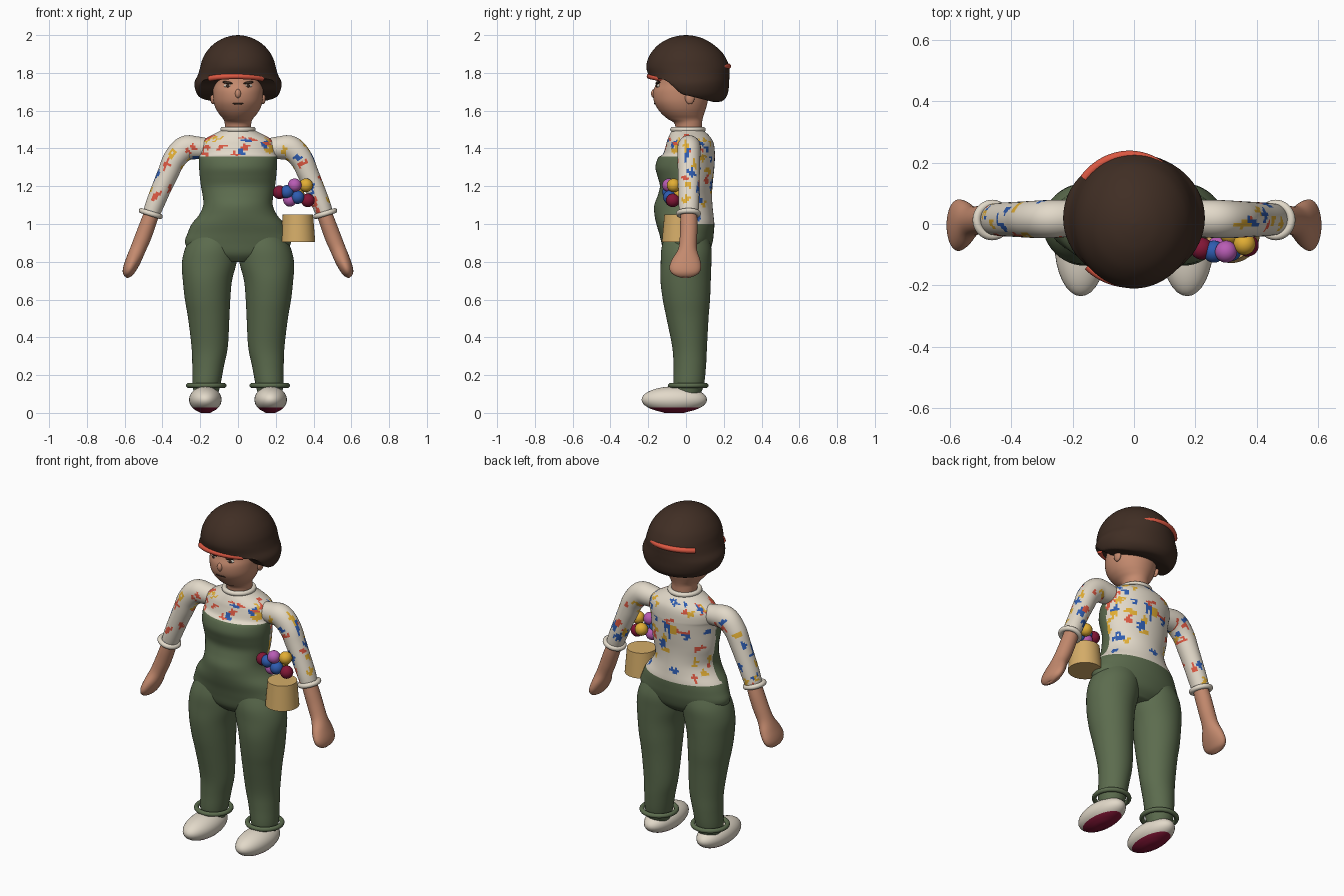
import bpy, bmesh, math, random
from mathutils import Vector

random.seed(7)
if "Cube" in bpy.data.objects:
    bpy.data.objects.remove(bpy.data.objects["Cube"])


def material(name, *rgb):
    col = [(c / 255 / 12.92) if c < 11 else ((c / 255 + 0.055) / 1.055) ** 2.4 for c in rgb] + [1]
    m = bpy.data.materials.new(name)
    m.use_nodes = True
    m.diffuse_color = col
    m.node_tree.nodes["Principled BSDF"].inputs["Base Color"].default_value = col
    return m


skin = material("skin", 196, 138, 110)
brown = material("dark brown", 64, 46, 36)
green = material("overall green", 92, 108, 78)
cream = material("cream", 226, 217, 201)
red = material("coral red", 220, 88, 66)
blue = material("blue", 46, 92, 176)
yellow = material("yellow", 226, 174, 52)
pink = material("orchid pink", 184, 92, 180)
crimson = material("crimson", 130, 22, 54)
tan = material("basket tan", 212, 172, 104)
SHIRT = [cream, red, blue, yellow, green]


def catmull(a, b, c, d, t):
    return 0.5 * (2 * b + (c - a) * t + (2 * a - 5 * b + 4 * c - d) * t * t
                  + (3 * b - a - 3 * c + d) * t ** 3)


def loft(name, rings, mats, seg=48, steps=5, side=1, flat=True, reshape=None):
    """Smooth skin over elliptical rings (x, y, z, half width, half depth)."""
    p = [rings[0]] + list(rings) + [rings[-1]]
    fine = []
    for i in range(len(rings) - 1):
        for k in range(steps):
            fine.append([catmull(*q, k / steps) for q in zip(*p[i:i + 4])])
    fine.append(list(rings[-1]))
    bm = bmesh.new()
    loops = []
    for i, (x, y, z, ru, rv) in enumerate(fine):
        a, b = fine[max(i - 1, 0)], fine[min(i + 1, len(fine) - 1)]
        t = Vector((b[0] - a[0], 0, b[2] - a[2])).normalized()
        u = Vector((1, 0, 0)) if flat else Vector((0, 1, 0)).cross(t)
        loop = []
        for j in range(seg):
            ang = math.tau * j / seg
            co = Vector((x, y, z)) + u * ru * math.cos(ang) + Vector((0, rv * math.sin(ang), 0))
            co.x *= side
            loop.append(bm.verts.new(reshape(co) if reshape else co))
        loops.append(loop)
    for lo, hi in zip(loops, loops[1:]):
        for j in range(seg):
            k = (j + 1) % seg
            bm.faces.new((lo[j], lo[k], hi[k], hi[j]))
    bm.faces.new(loops[0])
    bm.faces.new(loops[-1])
    bmesh.ops.recalc_face_normals(bm, faces=bm.faces)
    me = bpy.data.meshes.new(name)
    bm.to_mesh(me)
    bm.free()
    me.shade_smooth()
    for m in mats:
        me.materials.append(m)
    ob = bpy.data.objects.new(name, me)
    bpy.context.collection.objects.link(ob)
    return ob


def profile(rows):
    """Rows of (z, half width, front y, back y) as rings."""
    return [(0, (f + b) / 2, z, w, (b - f) / 2) for z, w, f, b in rows]


def speckle(ob, patches, allowed):
    """Grow random blocky patches of colour over the shirt faces."""
    bm = bmesh.new()
    bm.from_mesh(ob.data)
    faces = [f for f in bm.faces if f.material_index == 0 and allowed(f.calc_center_median())]
    for n in range(patches):
        patch = [random.choice(faces)]
        for _ in range(random.randint(8, 20)):
            edge = random.choice(random.choice(patch).edges)
            patch += [f for f in edge.link_faces if f not in patch and f.material_index != 4]
        for f in patch:
            f.material_index = 1 + n % 3
    bm.to_mesh(ob.data)
    bm.free()


def finish(name, mat):
    ob = bpy.context.object
    ob.name = name
    ob.data.materials.append(mat)
    bpy.ops.object.shade_smooth_by_angle(angle=0.7)
    return ob


def ball(name, loc, size, mat, rot=(0, 0, 0)):
    bpy.ops.mesh.primitive_uv_sphere_add(segments=32, ring_count=20, radius=1, location=loc, rotation=rot)
    bpy.context.object.scale = size
    return finish(name, mat)


def ring(name, loc, major, minor, mat, rot=(0, 0, 0)):
    bpy.ops.mesh.primitive_torus_add(major_segments=48, minor_segments=14, location=loc,
                                     rotation=rot, major_radius=major, minor_radius=minor)
    return finish(name, mat)


# Torso: shirt with overalls that rise to a bib in front
torso = loft("torso", profile([
    (.80, .12, -.08, .08), (.84, .24, -.115, .12), (.90, .28, -.13, .14), (.95, .267, -.142, .147),
    (1.0, .245, -.157, .15), (1.05, .205, -.167, .145), (1.1, .184, -.168, .14),
    (1.15, .187, -.15, .138), (1.2, .196, -.138, .14), (1.25, .202, -.15, .145),
    (1.3, .206, -.162, .15), (1.35, .208, -.148, .153), (1.37, .208, -.122, .153),
    (1.41, .205, -.108, .15), (1.44, .19, -.1, .142), (1.465, .15, -.09, .125),
    (1.485, .11, -.08, .105), (1.5, .082, -.07, .09)]), SHIRT, seg=96, steps=4)
for f in torso.data.polygons:
    x, y, z = f.center
    f.material_index = 4 if z < 1.0 or (z < 1.357 and y < 0.01) else 0
speckle(torso, 85, lambda c: c.z < 1.47)

# Head and neck
loft("head", profile([
    (1.47, .068, -.055, .085), (1.53, .07, -.06, .085), (1.555, .078, -.095, .088),
    (1.58, .098, -.125, .095), (1.61, .117, -.15, .105), (1.65, .13, -.17, .115),
    (1.7, .134, -.174, .12), (1.74, .133, -.16, .12), (1.8, .125, -.14, .11),
    (1.88, .07, -.07, .06)]), [skin])
ball("nose", (0, -.168, 1.69), (.016, .017, .024), skin)
ball("mouth", (0, -.164, 1.637), (.032, .005, .004), brown)


# Bobbed hair with a hem that drops from the fringe to the nape
def hem(co):
    t = min(max((co.y + .13) / .13, 0), 1)
    low = 1.767 - .085 * t * t * (3 - 2 * t) - .035 * min(max(co.y / .14, 0), 1)
    co.z = max(co.z, low)
    return co


loft("hair", profile([
    (1.645, .12, -.1, .15), (1.65, .175, -.14, .19), (1.675, .208, -.165, .215),
    (1.71, .226, -.18, .225), (1.75, .23, -.19, .228), (1.79, .212, -.2, .23),
    (1.83, .2, -.21, .23), (1.87, .189, -.203, .215), (1.91, .168, -.182, .19),
    (1.95, .132, -.145, .145), (1.98, .085, -.095, .095), (1.995, .04, -.045, .045),
    (2.0, .004, -.004, .004)]), [brown], seg=64, reshape=hem)


def band(name, shift, rx, ry, z, spread):
    cu = bpy.data.curves.new(name, "CURVE")
    cu.dimensions = "3D"
    cu.bevel_depth = .015
    cu.use_fill_caps = True
    sp = cu.splines.new("POLY")
    sp.points.add(24)
    for i, pt in enumerate(sp.points):
        a = spread * (i / 12 - 1)
        pt.co = (shift + rx * math.sin(a), ry * math.cos(a), z - .012 * (a / spread) ** 2, 1)
    cu.materials.append(red)
    bpy.context.collection.objects.link(bpy.data.objects.new(name, cu))


band("headband_front", -.01, .198, -.193, 1.782, .78)
band("headband_back", -.015, .195, .224, 1.835, .85)

# Neck trim
ring("collar", (0, .01, 1.5), .08, .014, cream)

# Wicker basket and the berries above it
bpy.ops.mesh.primitive_cone_add(vertices=48, radius1=.092, radius2=.08, depth=.145, location=(.317, -.035, .978))
finish("basket", tan)
BERRIES = [(crimson, .22, -.08, 1.168), (blue, .26, -.09, 1.17), (pink, .30, -.09, 1.205),
           (yellow, .36, -.065, 1.205), (pink, .275, -.075, 1.128), (blue, .315, -.085, 1.142),
           (crimson, .37, -.07, 1.125), (yellow, .315, -.03, 1.16)]
for mat, x, y, z in BERRIES:
    ball("berry", (x, y, z), (.036,) * 3, mat)

for s, tag in ((1, "left"), (-1, "right")):
    # Face details
    ball(tag + "_ear", (s * .133, .02, 1.668), (.014, .025, .034), skin)
    ball(tag + "_eye", (s * .055, -.147, 1.732), (.02, .008, .01), cream, (0, 0, s * .3))
    ball(tag + "_pupil", (s * .053, -.152, 1.732), (.01, .007, .01), brown)
    ball(tag + "_brow", (s * .056, -.149, 1.748), (.029, .009, .007), brown, (0, s * -.15, s * .35))

    # Sleeve, cuff, forearm and hand
    sleeve = loft(tag + "_sleeve", [
        (.12, .02, 1.395, .05, .05), (.215, .018, 1.403, .06, .06), (.28, .016, 1.4, .066, .062),
        (.335, .015, 1.345, .061, .06), (.37, .015, 1.27, .056, .058), (.405, .015, 1.19, .052, .056),
        (.44, .015, 1.105, .049, .054), (.46, .015, 1.05, .045, .05)],
        SHIRT, seg=32, steps=7, side=s, flat=False)
    speckle(sleeve, 28, lambda c: abs(c.x) > .22 and c.z < 1.44)
    ring(tag + "_cuff", (s * .462, .013, 1.055), .052, .014, cream, (0, s * -.3, 0))
    loft(tag + "_forearm", [
        (.45, .015, 1.075, .04, .042), (.477, .015, 1.0, .042, .046), (.503, .013, .93, .043, .046),
        (.53, .008, .865, .041, .05), (.553, 0, .81, .04, .075), (.572, -.004, .768, .036, .084),
        (.584, -.004, .738, .028, .07), (.59, -.004, .72, .012, .035), (.592, -.004, .717, .002, .004)],
        [skin], seg=32, side=s, flat=False)

    # Trouser leg and its rolled hem
    loft(tag + "_leg", [
        (.168, .012, .09, .06, .06), (.167, .015, .15, .074, .08), (.158, .02, .25, .084, .086),
        (.15, .019, .35, .096, .092), (.155, .008, .5, .109, .111), (.161, .002, .6, .12, .125),
        (.162, -.002, .7, .13, .133), (.153, 0, .79, .144, .134), (.14, .002, .87, .14, .132),
        (.12, .002, .95, .12, .11)], [green], side=s)
    ring(tag + "_ankle_roll", (s * .168, .012, .145), .094, .013, green)

    # Shoe with a flattened crimson sole
    shoe = ball(tag + "_shoe", (s * .173, -.062, .07), (.086, .173, .07), cream)
    shoe.data.materials.append(crimson)
    for v in shoe.data.vertices:
        v.co.z = max(v.co.z, -.9) * (1.1 if v.co.z < -.9 else 1)
    for f in shoe.data.polygons:
        f.material_index = 1 if f.center.z < -.6 else 0
